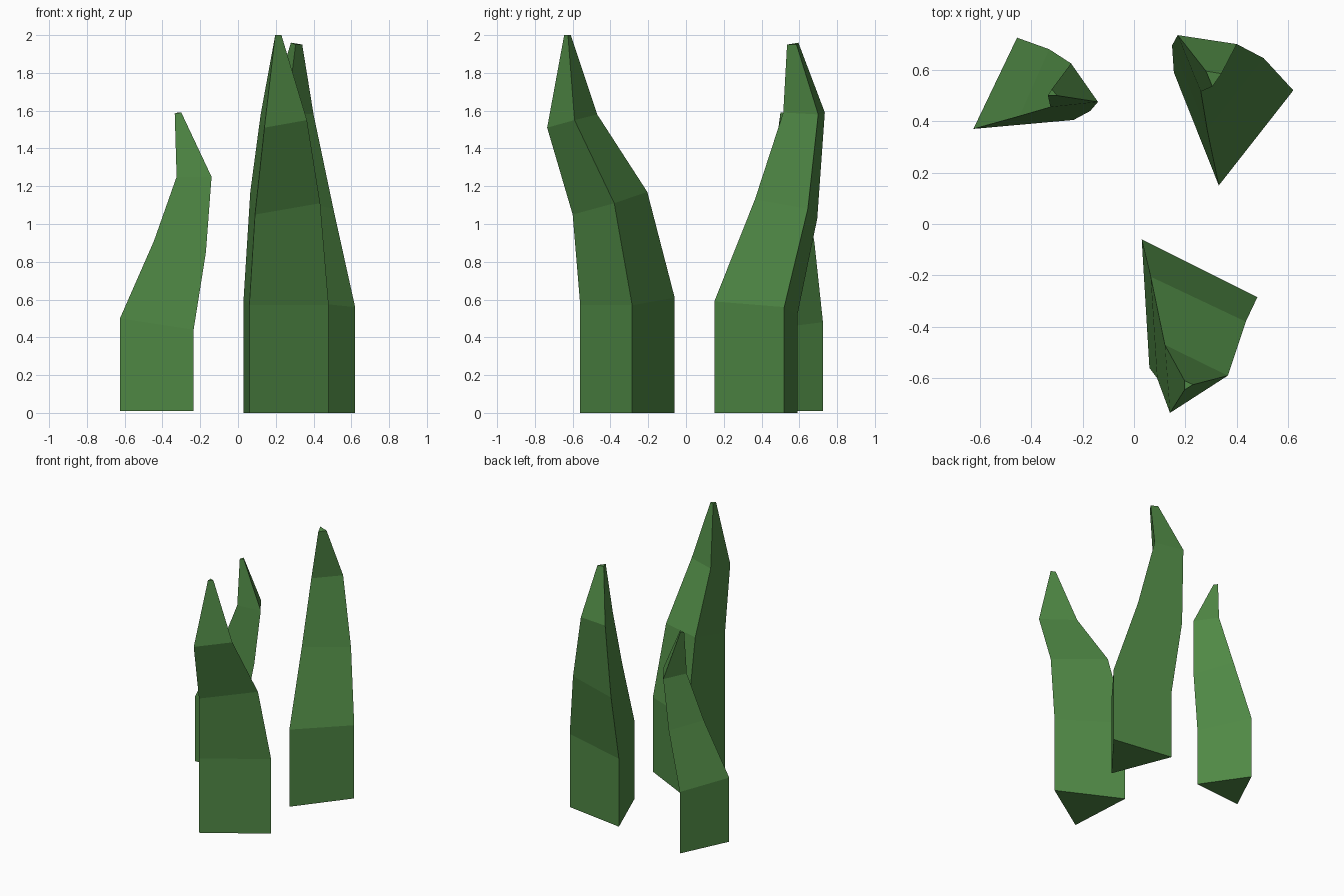
import bpy, bmesh

green = bpy.data.materials.new("leaf_green")
green.diffuse_color = (0.08, 0.25, 0.06, 1)


def blade(name, base_z, rings):
    """Three-sided blade: a straight foot, then bent sections up to a blunt tip."""
    foot = [(x, y, base_z) for x, y, z in rings[0]]
    bm = bmesh.new()
    loops = [[bm.verts.new(p) for p in ring] for ring in [foot] + rings]
    for low, high in zip(loops, loops[1:]):
        for i in range(3):
            j = (i + 1) % 3
            bm.faces.new((low[i], low[j], high[j], high[i]))
    bm.faces.new(loops[0][::-1])
    bm.faces.new(loops[-1])
    bmesh.ops.recalc_face_normals(bm, faces=bm.faces)
    mesh = bpy.data.meshes.new(name)
    bm.to_mesh(mesh)
    bm.free()
    mesh.materials.append(green)
    obj = bpy.data.objects.new(name, mesh)
    bpy.context.collection.objects.link(obj)


# Tall front blade, leaning forward
blade("front_blade", 0, [
    [(0.03, -0.06, 0.61), (0.06, -0.56, 0.57), (0.48, -0.285, 0.57)],
    [(0.065, -0.205, 1.17), (0.09, -0.60, 1.05), (0.435, -0.38, 1.11)],
    [(0.12, -0.47, 1.58), (0.14, -0.735, 1.51), (0.365, -0.59, 1.55)],
    [(0.197, -0.61, 2.0), (0.197, -0.645, 2.0), (0.23, -0.625, 2.0)],
])

# Back blade, leaning backward
blade("back_blade", 0, [
    [(0.33, 0.15, 0.59), (0.62, 0.52, 0.56), (0.155, 0.59, 0.52)],
    [(0.285, 0.365, 1.13), (0.505, 0.645, 1.08), (0.148, 0.695, 1.03)],
    [(0.26, 0.515, 1.59), (0.40, 0.70, 1.58), (0.17, 0.735, 1.59)],
    [(0.305, 0.535, 1.95), (0.34, 0.585, 1.95), (0.28, 0.595, 1.96)],
])

# Short left blade, leaning to the right
blade("left_blade", 0.01, [
    [(-0.625, 0.37, 0.50), (-0.235, 0.405, 0.44), (-0.455, 0.725, 0.48)],
    [(-0.445, 0.42, 0.91), (-0.17, 0.44, 0.85), (-0.33, 0.68, 0.90)],
    [(-0.325, 0.455, 1.25), (-0.14, 0.475, 1.25), (-0.245, 0.625, 1.25)],
    [(-0.335, 0.50, 1.585), (-0.30, 0.50, 1.59), (-0.32, 0.525, 1.59)],
])
